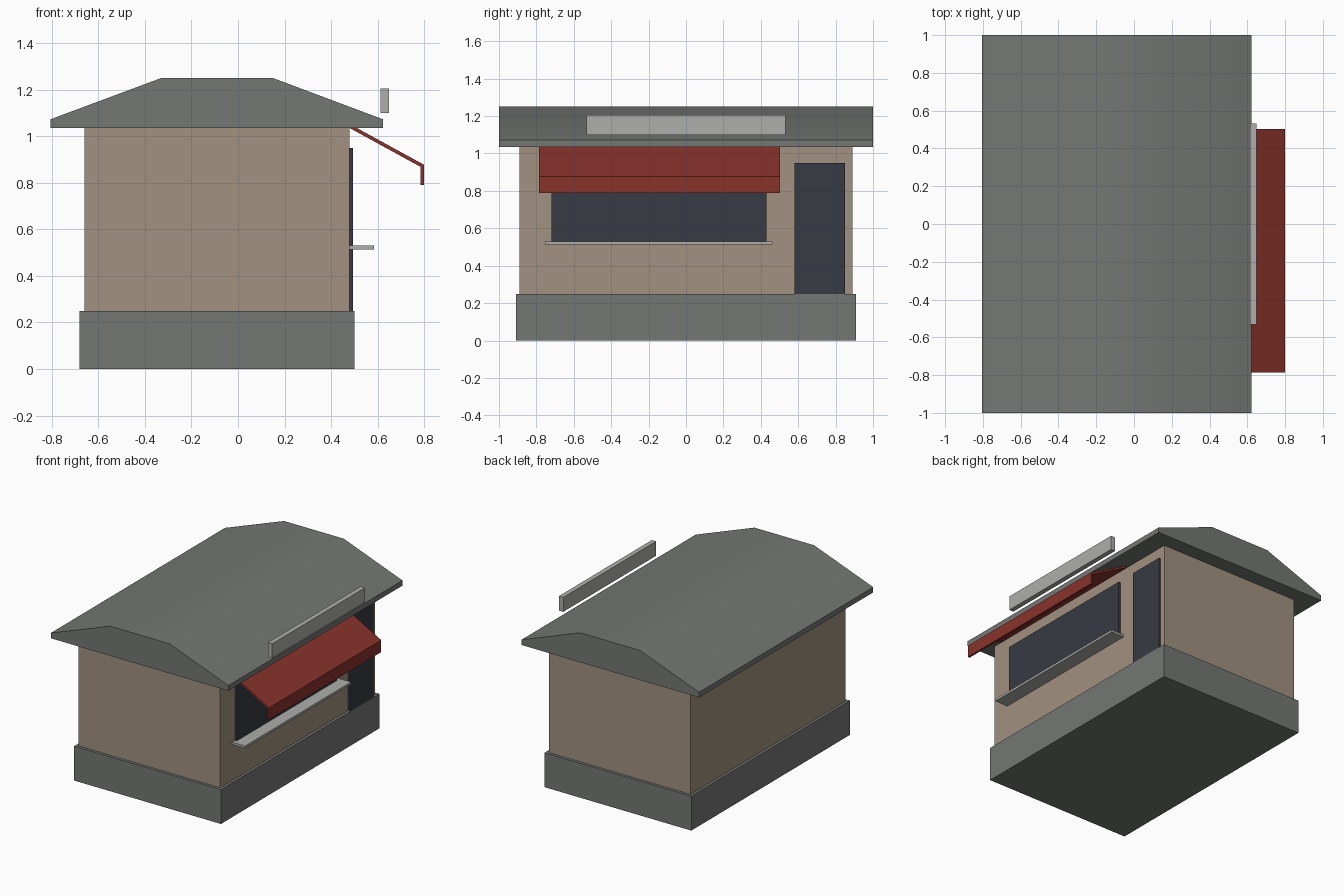
import bpy, bmesh, math

cube = bpy.data.objects.get("Cube")
if cube:
    bpy.data.objects.remove(cube, do_unlink=True)


def material(name, color):
    m = bpy.data.materials.new(name)
    m.use_nodes = True
    m.diffuse_color = (*color, 1)
    m.node_tree.nodes["Principled BSDF"].inputs["Base Color"].default_value = (*color, 1)
    return m


grey = material("slate grey", (0.175, 0.185, 0.172))
beige = material("warm beige", (0.36, 0.285, 0.215))
red = material("awning red", (0.25, 0.033, 0.025))
dark = material("dark glass", (0.038, 0.044, 0.056))
light = material("light grey", (0.42, 0.42, 0.41))


def extrude_profile(name, profile, y0, y1, mat):
    """Closed x-z profile swept along y."""
    bm = bmesh.new()
    face = bm.faces.new([bm.verts.new((x, y0, z)) for x, z in profile])
    swept = bmesh.ops.extrude_face_region(bm, geom=[face])["geom"]
    verts = [v for v in swept if isinstance(v, bmesh.types.BMVert)]
    bmesh.ops.translate(bm, verts=verts, vec=(0, y1 - y0, 0))
    bmesh.ops.recalc_face_normals(bm, faces=bm.faces)
    mesh = bpy.data.meshes.new(name)
    bm.to_mesh(mesh)
    bm.free()
    mesh.materials.append(mat)
    obj = bpy.data.objects.new(name, mesh)
    bpy.context.collection.objects.link(obj)
    return obj


def box(name, x0, x1, y0, y1, z0, z1, mat):
    return extrude_profile(name, [(x0, z0), (x1, z0), (x1, z1), (x0, z1)], y0, y1, mat)


# Base and walls
box("plinth", -0.68, 0.5, -0.91, 0.91, 0, 0.25, grey)
box("walls", -0.66, 0.48, -0.89, 0.89, 0.25, 1.035, beige)

# Roof with flat ridge and thin eaves
roof = extrude_profile("roof", [(-0.805, 1.035), (0.622, 1.035), (0.622, 1.073),
                                (0.15, 1.25), (-0.33, 1.25), (-0.805, 1.073)], -1, 1, grey)

# Serving window, door and counter
box("window", 0.47, 0.495, -0.72, 0.43, 0.52, 0.95, dark)
box("door", 0.47, 0.495, 0.58, 0.85, 0.25, 0.95, dark)
box("counter", 0.475, 0.585, -0.755, 0.463, 0.513, 0.53, light)

# Awning: sloping sheet with a hanging valance
extrude_profile("awning", [(0.48, 1.035), (0.785, 0.868), (0.785, 0.79), (0.8, 0.79),
                           (0.8, 0.877), (0.48, 1.052)], -0.785, 0.502, red)

# Blank sign board by the eave
box("sign_board", 0.613, 0.648, -0.533, 0.533, 1.1, 1.205, light)

# Soft shading over the roof slopes only
bpy.ops.object.select_all(action='DESELECT')
roof.select_set(True)
bpy.context.view_layer.objects.active = roof
bpy.ops.object.shade_smooth_by_angle(angle=math.radians(30))
